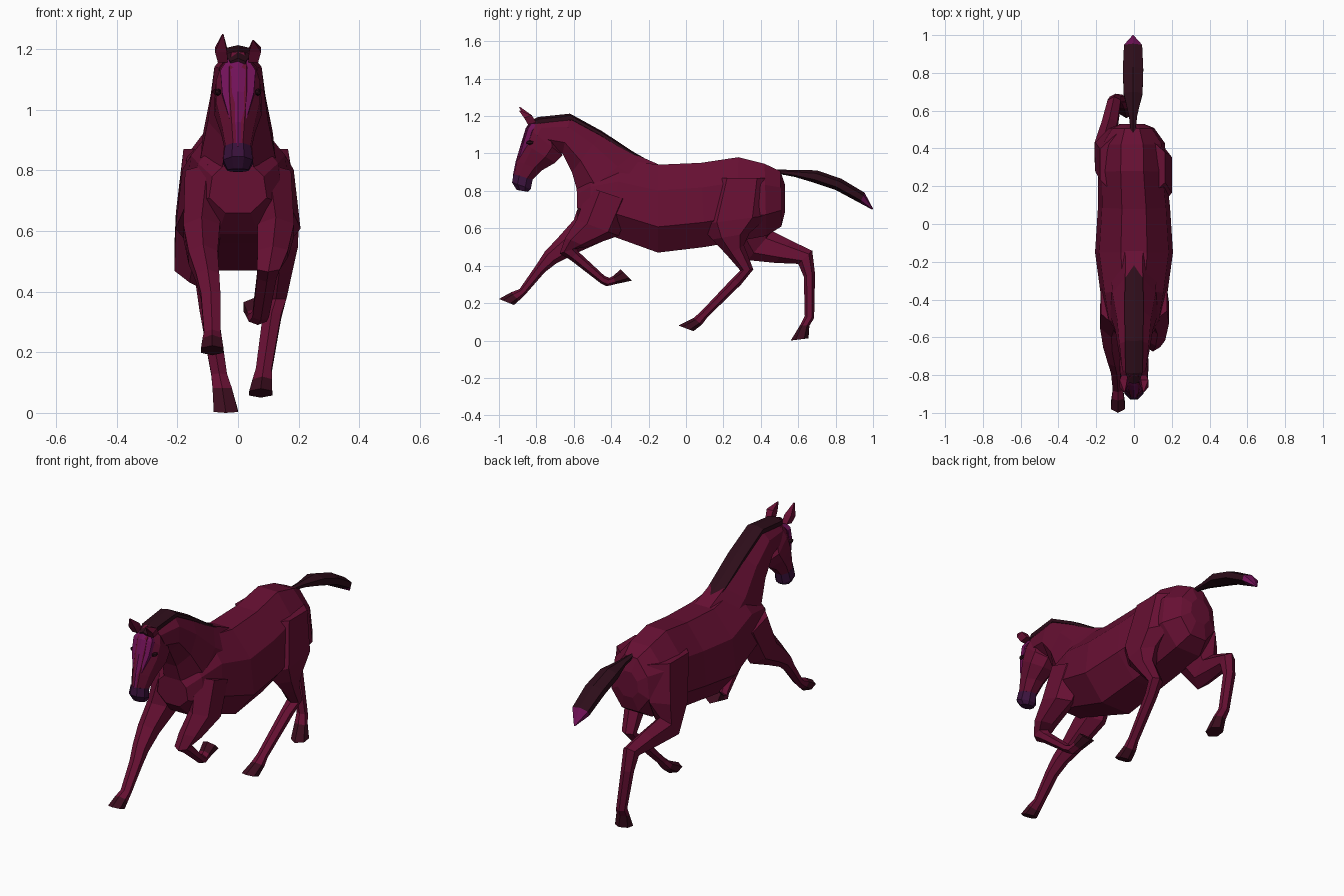
import bpy, bmesh, math
from mathutils import Vector


def material(name, rgb):
    m = bpy.data.materials.new(name)
    m.diffuse_color = (*rgb, 1)
    return m


COAT = material("coat", (0.135, 0.005, 0.033))
HAIR = material("dark_hair", (0.026, 0.004, 0.010))
HOOF = material("hoof", (0.045, 0.004, 0.013))
BLAZE = material("blaze", (0.17, 0.006, 0.10))
NOSE = material("nose", (0.042, 0.006, 0.045))


def loft(name, rings, mat, sides=8, taper=0.0):
    """Ring = (x centre, half width, y/z of front or top edge, y/z of rear or bottom edge)."""
    angles = [(i + 0.5) * 2 * math.pi / sides for i in range(sides)]
    cmax = max(abs(math.cos(a)) for a in angles)
    smax = max(abs(math.sin(a)) for a in angles)
    bm = bmesh.new()
    loops = []
    for x, w, ya, za, yb, zb in rings:
        mid = Vector((x, (ya + yb) / 2, (za + zb) / 2))
        half = Vector((0, (ya - yb) / 2, (za - zb) / 2))
        loop = []
        for a in angles:
            t = math.sin(a) / smax
            side = Vector((w * math.cos(a) / cmax * (1 - taper * t), 0, 0))
            loop.append(bm.verts.new(mid + half * t + side))
        loops.append(loop)
    for p, q in zip(loops, loops[1:]):
        for i in range(sides):
            j = (i + 1) % sides
            bm.faces.new((p[i], p[j], q[j], q[i]))
    bm.faces.new(loops[0])
    bm.faces.new(loops[-1])
    bmesh.ops.recalc_face_normals(bm, faces=bm.faces)
    me = bpy.data.meshes.new(name)
    bm.to_mesh(me)
    bm.free()
    me.materials.append(mat)
    ob = bpy.data.objects.new(name, me)
    bpy.context.collection.objects.link(ob)
    return ob


def leg(name, rings):
    """The last two rings are the hoof."""
    loft(name, rings[:-1], COAT, 6)
    loft(name + "_hoof", rings[-2:], HOOF, 6)


# Barrel, chest and rump
loft("torso", [
    (0, .09, -.585, .83, -.58, .66),
    (0, .14, -.51, .92, -.51, .59),
    (0, .165, -.35, .97, -.40, .56),
    (0, .195, -.15, .94, -.15, .47),
    (0, .18, .08, .95, .10, .50),
    (-.01, .17, .28, .98, .27, .53),
    (-.01, .165, .42, .945, .43, .56),
    (-.01, .11, .505, .905, .51, .61),
    (-.01, .06, .53, .83, .53, .69)], COAT, 8, .14)

# Neck
loft("neck", [
    (0, .13, -.12, .93, -.45, .62),
    (0, .12, -.28, 1.0, -.57, .76),
    (0, .095, -.45, 1.11, -.61, .90),
    (0, .082, -.62, 1.20, -.66, 1.0),
    (0, .065, -.80, 1.185, -.72, 1.03)], COAT, 8, .12)

# Mane: a flat strip riding on the crest
crest = [(.045, -.16, .94), (.048, -.28, 1.008), (.05, -.45, 1.12),
         (.048, -.62, 1.213), (.045, -.79, 1.195), (.025, -.845, 1.17)]
loft("mane", [(0, w, y, z, y + .015, z - .045) for w, y, z in crest], HAIR, 6)

# Head
loft("head", [
    (0, .055, -.80, 1.19, -.69, 1.06),
    (0, .075, -.85, 1.14, -.66, .99),
    (0, .075, -.875, 1.06, -.70, .95),
    (0, .055, -.905, .96, -.77, .91),
    (0, .042, -.920, .885, -.82, .86)], COAT, 8, .08)
loft("muzzle", [
    (0, .043, -.922, .89, -.82, .86),
    (0, .049, -.93, .845, -.83, .81),
    (0, .035, -.905, .805, -.845, .795)], NOSE)

# Blaze down the face
face = [(.035, -.835, 1.17), (.058, -.857, 1.135), (.052, -.880, 1.06),
        (.024, -.910, .96), (.016, -.926, .88)]
loft("blaze", [(0, w, y, z, y + .045, z - .02) for w, y, z in face], BLAZE, 6)

# Ears and eyes
for side, s, lift in (("left", -1, .02), ("right", 1, 0)):
    loft(side + "_ear", [
        (s * .050, .016, -.845, 1.155, -.80, 1.165),
        (s * .056, .020, -.865, 1.19, -.825, 1.205),
        (s * .050, .002, -.892, 1.227 + lift, -.888, 1.230 + lift)], COAT, 4)
    bpy.ops.mesh.primitive_ico_sphere_add(subdivisions=1, radius=.018,
                                          location=(s * .066, -.835, 1.058))
    eye = bpy.context.object
    eye.name = side + "_eye"
    eye.scale = (.7, 1.2, .7)
    eye.data.materials.append(HAIR)

# Tail streaming behind, with a bright tip
tail = [(-.005, .012, .48, .915, .50, .89),
        (-.005, .022, .57, .912, .58, .875),
        (-.005, .05, .70, .91, .68, .845),
        (-.005, .054, .83, .865, .80, .805),
        (-.005, .048, .955, .79, .93, .735),
        (-.005, .003, 1.0, .705, .995, .70)]
loft("tail", tail[:-1], HAIR, 6)
loft("tail_tip", tail[-2:], BLAZE, 6)

# Stretched front leg
leg("front_left_leg", [
    (-.10, .075, -.54, .82, -.28, .74),
    (-.120, .06, -.60, .645, -.40, .55),
    (-.115, .048, -.68, .555, -.58, .47),
    (-.10, .038, -.755, .475, -.69, .415),
    (-.09, .032, -.80, .405, -.755, .365),
    (-.085, .027, -.89, .275, -.86, .245),
    (-.085, .032, -.935, .258, -.895, .212),
    (-.085, .037, -1.0, .222, -.92, .19)])

# Folded front leg
leg("front_right_leg", [
    (.10, .075, -.52, .82, -.28, .74),
    (.125, .06, -.585, .645, -.36, .56),
    (.115, .05, -.645, .55, -.53, .50),
    (.10, .038, -.675, .465, -.585, .495),
    (.095, .032, -.62, .432, -.575, .475),
    (.075, .027, -.455, .305, -.435, .345),
    (.065, .030, -.425, .29, -.41, .335),
    (.060, .030, -.375, .302, -.39, .345),
    (.055, .037, -.29, .32, -.35, .38)])

# Hind leg swinging forward
leg("hind_right_leg", [
    (.075, .09, .14, .87, .46, .87),
    (.125, .075, .07, .62, .45, .67),
    (.140, .058, .14, .54, .34, .575),
    (.135, .045, .22, .455, .31, .51),
    (.125, .035, .29, .375, .36, .38),
    (.112, .030, .25, .335, .295, .30),
    (.085, .026, .08, .155, .115, .125),
    (.080, .032, .04, .12, .085, .085),
    (.075, .038, -.04, .08, .04, .05)])

# Hind leg pushing off
leg("hind_left_leg", [
    (-.09, .09, .15, .87, .48, .87),
    (-.130, .075, .20, .60, .51, .68),
    (-.160, .05, .33, .43, .46, .585),
    (-.130, .042, .48, .415, .56, .535),
    (-.105, .035, .60, .41, .675, .48),
    (-.098, .030, .63, .34, .69, .355),
    (-.062, .026, .635, .13, .685, .12),
    (-.052, .032, .61, .082, .66, .08),
    (-.040, .040, .56, .0, .655, .012)])
